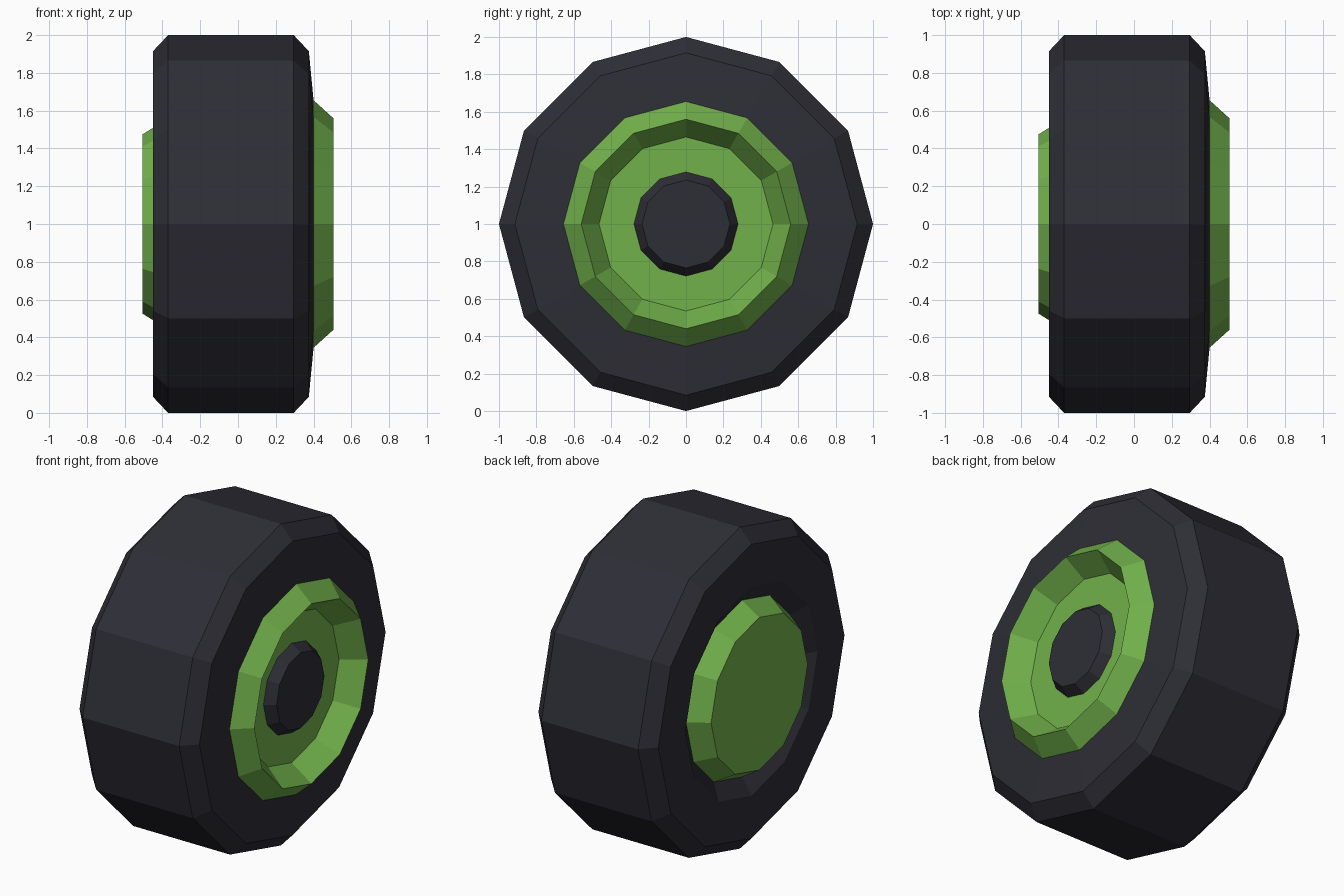
import bpy, bmesh, math

if "Cube" in bpy.data.objects:
    bpy.data.objects.remove(bpy.data.objects["Cube"])

SIDES = 12


def material(name, rgb):
    m = bpy.data.materials.new(name)
    m.diffuse_color = (*rgb, 1)
    m.use_nodes = True
    m.node_tree.nodes["Principled BSDF"].inputs["Base Color"].default_value = m.diffuse_color
    return m


rubber = material("dark rubber", (0.027, 0.027, 0.037))
green = material("green rim paint", (0.165, 0.44, 0.07))


def lathe(name, profile, mat, closed=False):
    """Spin an (x, radius) profile around the axle; open ends get capped where radius is 0."""
    bm = bmesh.new()
    rings = []
    for x, r in profile:
        if r == 0:
            rings.append([bm.verts.new((x, 0, 1))] * SIDES)
            continue
        rings.append([bm.verts.new((x, r * math.sin(2 * math.pi * i / SIDES),
                                    1 + r * math.cos(2 * math.pi * i / SIDES)))
                      for i in range(SIDES)])
    pairs = list(zip(rings, rings[1:]))
    if closed:
        pairs.append((rings[-1], rings[0]))
    for a, b in pairs:
        for i in range(SIDES):
            j = (i + 1) % SIDES
            bm.faces.new(dict.fromkeys((a[i], a[j], b[j], b[i])))
    bmesh.ops.recalc_face_normals(bm, faces=bm.faces[:])
    # merge the centre fans into single flat discs
    bmesh.ops.dissolve_verts(bm, verts=[v for v in bm.verts
                                        if abs(v.co.y) + abs(v.co.z - 1) < 1e-5])
    me = bpy.data.meshes.new(name)
    bm.to_mesh(me)
    bm.free()
    me.materials.append(mat)
    ob = bpy.data.objects.new(name, me)
    bpy.context.collection.objects.link(ob)
    return ob


# tyre: bevelled tread, slightly bulged outer wall, sunken inner lip
lathe("tyre", [(0.40, 0.655), (0.375, 0.915), (0.295, 1.0), (-0.37, 1.0),
               (-0.45, 0.915), (-0.45, 0.65), (-0.385, 0.55)], rubber, closed=True)

# rim: raised outer ring with dished centre, and domed plug at the inner side
lathe("rim", [(-0.505, 0), (-0.505, 0.475), (-0.385, 0.55), (0.40, 0.655),
              (0.505, 0.56), (0.37, 0.465), (0.37, 0)], green)

# hub cap
lathe("hub_cap", [(0.365, 0), (0.365, 0.282), (0.43, 0.235), (0.43, 0)], rubber)
